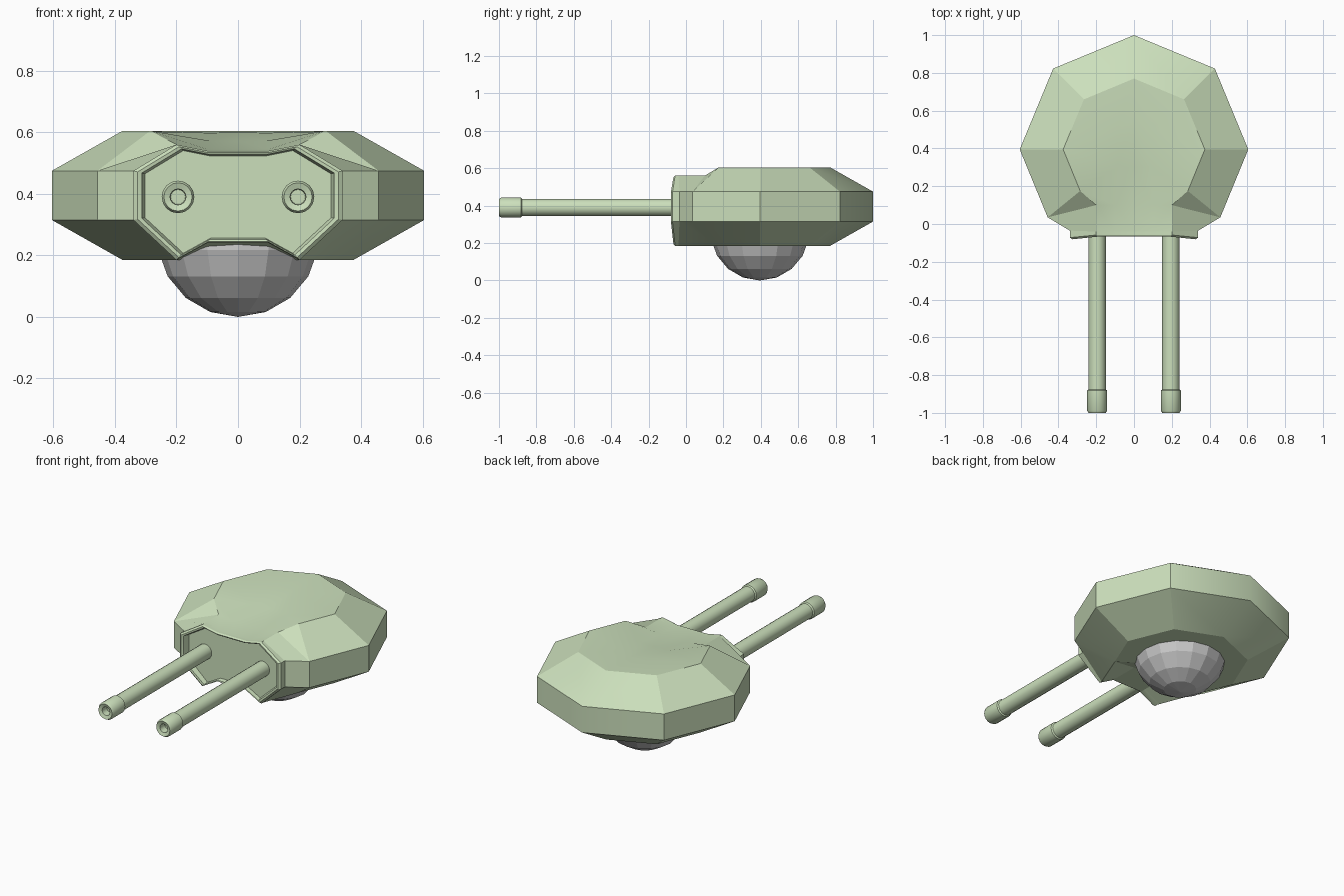
import bpy, bmesh, math

if "Cube" in bpy.data.objects:
    bpy.data.objects.remove(bpy.data.objects["Cube"])

green = bpy.data.materials.new("green_paint")
green.diffuse_color = (0.60, 0.74, 0.50, 1)
green.use_nodes = True
green.node_tree.nodes["Principled BSDF"].inputs["Base Color"].default_value = green.diffuse_color


def make(name, verts, faces, mat=None, angle=20):
    me = bpy.data.meshes.new(name)
    me.from_pydata(verts, [], faces)
    bm = bmesh.new()
    bm.from_mesh(me)
    bmesh.ops.remove_doubles(bm, verts=bm.verts, dist=0.0005)
    bmesh.ops.recalc_face_normals(bm, faces=bm.faces)
    bm.to_mesh(me)
    bm.free()
    ob = bpy.data.objects.new(name, me)
    bpy.context.collection.objects.link(ob)
    if mat:
        me.materials.append(mat)
    if angle:
        bpy.ops.object.select_all(action='DESELECT')
        ob.select_set(True)
        bpy.context.view_layer.objects.active = ob
        bpy.ops.object.shade_smooth_by_angle(angle=math.radians(angle))
    return ob


def mirror(ob):
    m = ob.modifiers.new("mirror", 'MIRROR')
    m.use_axis[0] = True
    m.use_clip = True


# Turret hull: half shell of named points, mirrored in x
small = [(0, .77), (.265, .66), (.375, .395), (.285, .175), (.2, -.04)]
large = [(0, 1), (.428, .823), (.605, .395), (.457, .035), (.34, -.035)]
P = {}
for row, (ring, z) in {'a': (small, .185), 'b': (large, .315),
                       'c': (large, .475), 'd': (small, .605)}.items():
    for i, (x, y) in enumerate(ring):
        P[row + str(i)] = (x, y, z)
P['d4'] = (.2, -.04, .56)
P.update({
    # sunken roof channel
    'e': (.2, .1, .56), 'g': (.1, .1, .545), 'g0': (0, .1, .545),
    'h': (.1, -.04, .54), 'h0': (0, -.04, .54),
    'f': (.09, .30, .572), 'f0': (0, .30, .572),
    'k': (.09, .50, .598), 'k0': (0, .555, .6),
    # notch in the underside
    'n': (.1, -.04, .24), 'n0': (0, -.04, .24),
    'p': (.1, .12, .24), 'p0': (0, .12, .24),
    'q': (.1, .3, .185), 'q0': (0, .3, .185)})
faces = []
for lo, hi, n in (('a', 'b', 4), ('b', 'c', 4), ('c', 'd', 3)):
    for i in range(n):
        faces.append(f"{lo}{i} {lo}{i+1} {hi}{i+1} {hi}{i}")
faces += ["c3 c4 d4 e", "c3 e d3",
          "d0 d1 k k0", "d1 d2 k", "d2 d3 f k", "d3 e g f", "k0 k f f0",
          "f0 f g g0", "e d4 h g", "g h h0 g0",
          "a0 a1 a2 q q0", "a2 a3 q", "a3 p q", "a3 a4 n p",
          "q0 q p p0", "p0 p n n0"]
keys = list(P)
hull = make("turret_hull", [P[k] for k in keys],
            [[keys.index(k) for k in f.split()] for f in faces], green, 12)
mirror(hull)

# Gun mantlet: raised rim around a recessed front face
half = [(.1, .54), (.2, .56), (.34, .475), (.34, .315), (.2, .185), (.1, .24)]
outline = half + [(-x, z) for x, z in reversed(half)]
rings = [(1, -.025), (1, -.058), (.96, -.067), (.92, -.064), (.89, -.04)]
verts = []
for s, y in rings:
    for x, z in outline:
        bow = -.014 if abs(x) > .3 and s < 1.01 and y < -.05 else 0
        verts.append((x * s, y + bow, .385 + (z - .385) * s))
n = len(outline)
faces = [(r * n + i, r * n + (i + 1) % n, (r + 1) * n + (i + 1) % n, (r + 1) * n + i)
         for r in range(len(rings) - 1) for i in range(n)]
# recessed face as strips between left and right sides
o = (len(rings) - 1) * n
faces += [(o, o + 5, o + 6, o + 11)]
faces += [(o, o + 1, o + 2, o + 3, o + 4, o + 5),
          (o + 6, o + 7, o + 8, o + 9, o + 10, o + 11)]
make("gun_mantlet", verts, faces, green, 20)

# Twin barrels: revolved profile (radius, y) with muzzle collar and bore
profile = [(0, -.95), (.024, -.95), (.026, -.993), (.046, -1), (.053, -.988),
           (.053, -.882), (.046, -.876), (.046, -.02)]
N = 16
verts, faces = [], []
for r, y in profile:
    for i in range(N):
        t = 2 * math.pi * i / N
        verts.append((.195 + r * math.cos(t), y, .39 + r * math.sin(t)))
for j in range(len(profile) - 1):
    for i in range(N):
        k = (i + 1) % N
        faces.append((j * N + i, j * N + k, (j + 1) * N + k, (j + 1) * N + i))
barrels = make("gun_barrels", verts, faces, green, 30)
mirror(barrels)

# Lower ball mount: bottom half of a faceted sphere
bpy.ops.mesh.primitive_uv_sphere_add(segments=16, ring_count=9, radius=.264,
                                     location=(0, .395, .264))
ball = bpy.context.object
ball.name = "ball_mount"
bm = bmesh.new()
bm.from_mesh(ball.data)
bmesh.ops.delete(bm, geom=[v for v in bm.verts if v.co.z > .1], context='VERTS')
bm.to_mesh(ball.data)
bm.free()
